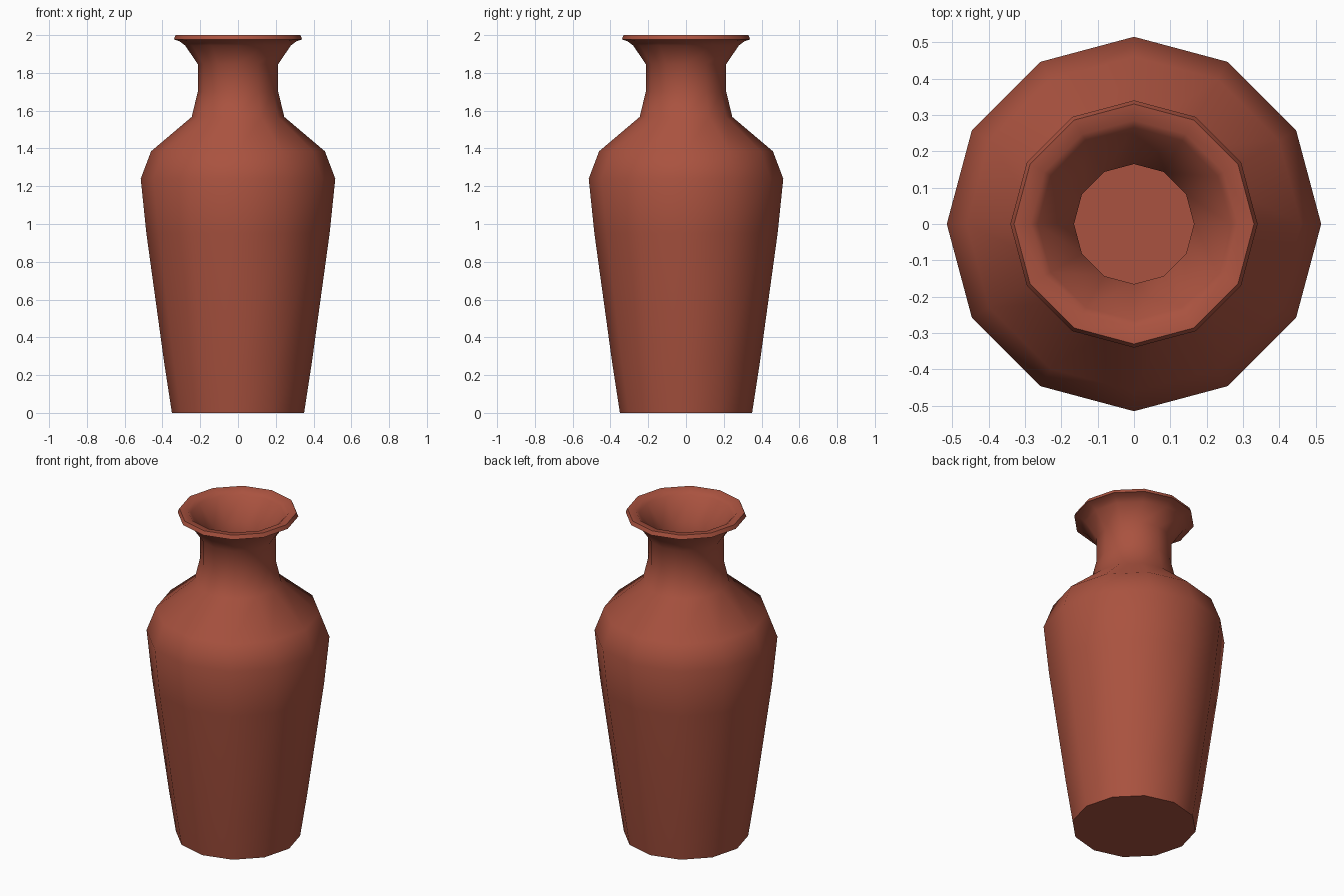
import bpy, bmesh, math

if "Cube" in bpy.data.objects:
    bpy.data.objects.remove(bpy.data.objects["Cube"])

SIDES = 12

# Profile (radius, height): outside from foot to lip, then inside down to the floor
profile = [
    (0.35, 0.0), (0.39, 0.26), (0.485, 0.95), (0.515, 1.24), (0.46, 1.385),
    (0.245, 1.567), (0.213, 1.70), (0.213, 1.847), (0.28, 1.945), (0.31, 1.968),
    (0.34, 1.977), (0.33, 2.0),
    (0.285, 1.995), (0.265, 1.975), (0.165, 1.855), (0.165, 1.69), (0.205, 1.54),
    (0.42, 1.36), (0.47, 1.235), (0.44, 0.955), (0.345, 0.265), (0.31, 0.045),
]


def lathe(name, points, sides):
    bm = bmesh.new()
    rings = []
    for r, z in points:
        rings.append([bm.verts.new((r * math.cos(2 * math.pi * i / sides),
                                    r * math.sin(2 * math.pi * i / sides), z))
                      for i in range(sides)])
    for a, b in zip(rings, rings[1:]):
        for i in range(sides):
            j = (i + 1) % sides
            bm.faces.new((a[i], a[j], b[j], b[i]))
    bm.faces.new(rings[0][::-1])   # underside
    bm.faces.new(rings[-1])        # inner floor
    bmesh.ops.recalc_face_normals(bm, faces=bm.faces)
    mesh = bpy.data.meshes.new(name)
    bm.to_mesh(mesh)
    bm.free()
    obj = bpy.data.objects.new(name, mesh)
    bpy.context.collection.objects.link(obj)
    return obj


vase = lathe("vase", profile, SIDES)

# Terracotta colour
clay = bpy.data.materials.new("terracotta")
clay.diffuse_color = (0.40, 0.085, 0.05, 1)
clay.use_nodes = True
clay.node_tree.nodes["Principled BSDF"].inputs["Base Color"].default_value = clay.diffuse_color
vase.data.materials.append(clay)

# Smooth body, crisp lip and foot
bpy.context.view_layer.objects.active = vase
vase.select_set(True)
bpy.ops.object.shade_smooth_by_angle(angle=math.radians(45))
